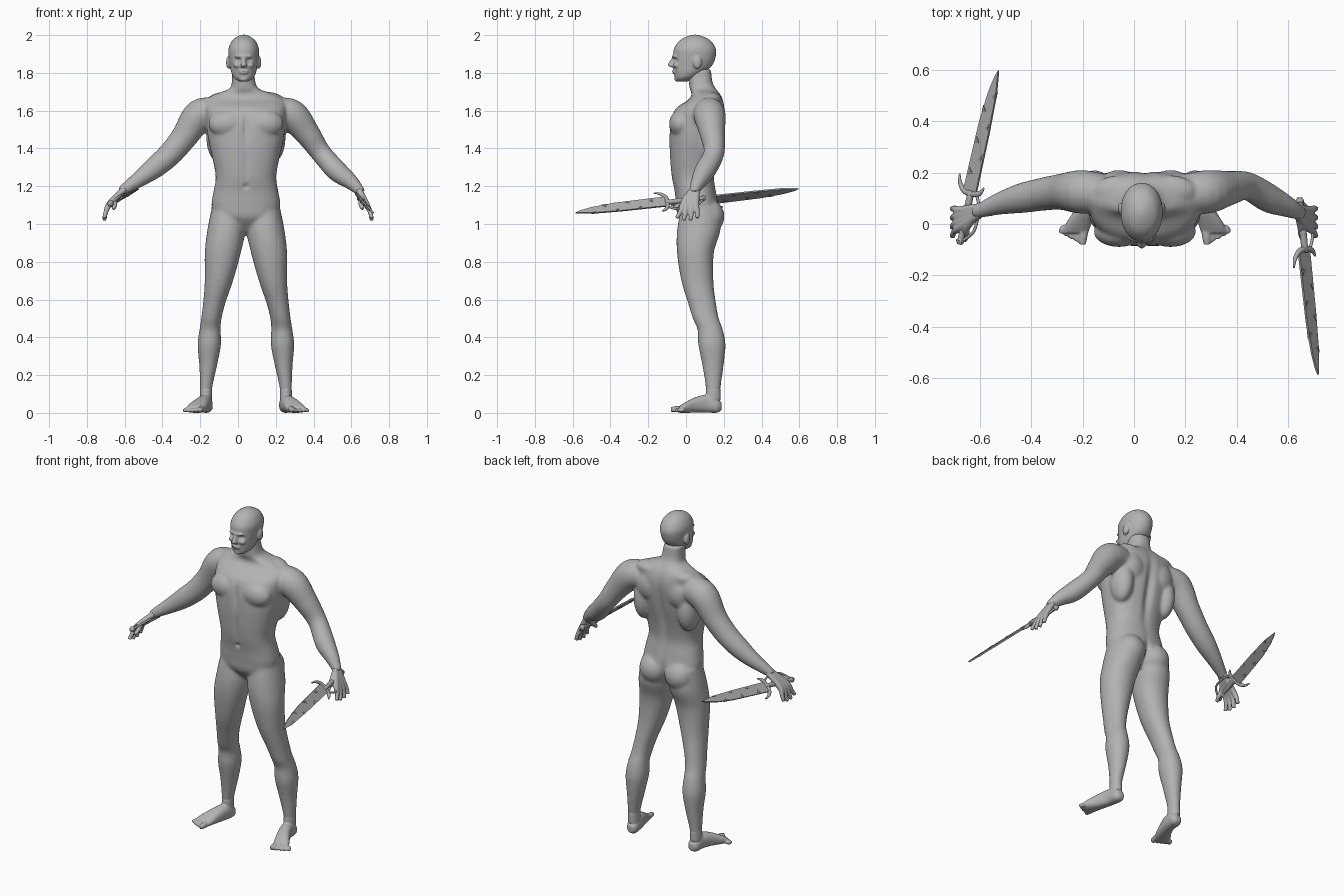
import bpy, bmesh, math
from mathutils import Matrix, Vector

X, Y, Z = Vector((1, 0, 0)), Vector((0, 1, 0)), Vector((0, 0, 1))
MID = 0.042      # centre line of the body
SIDES = (-1, 1)

cube = bpy.data.objects.get("Cube")
if cube:
    bpy.data.objects.remove(cube, do_unlink=True)


def material(name, value):
    mat = bpy.data.materials.new(name)
    mat.use_nodes = True
    colour = (value, value, value, 1)
    mat.diffuse_color = colour
    mat.node_tree.nodes["Principled BSDF"].inputs["Base Color"].default_value = colour
    return mat


clay = material("clay grey", 0.45)
steel = material("steel grey", 0.4)
dark = material("dark grey", 0.22)


def spline(points, steps):
    """Smooth curve through points of any dimension."""
    p = [points[0], *points, points[-1]]
    out = []
    for i in range(1, len(p) - 2):
        for k in range(steps):
            t = k / steps
            out.append([0.5 * (2*b + (c-a)*t + (2*a - 5*b + 4*c - d)*t*t + (3*b - a - 3*c + d)*t**3)
                        for a, b, c, d in zip(*p[i-1:i+3])])
    return out + [list(points[-1])]


def tube(bm, points, axes=None, power=1.0, seg=24, steps=5):
    """Loft ellipses (x, y, z, radius, radius) along a smooth path."""
    path = spline(points, steps)
    rings = []
    for i, (x, y, z, ra, rb) in enumerate(path):
        if axes:
            a, b = axes
        else:
            ahead = Vector(path[min(i + 1, len(path) - 1)][:3])
            q = (ahead - Vector(path[max(i - 1, 0)][:3])).to_track_quat('Z', 'Y')
            a, b = q @ X, q @ Y
        ring = []
        for k in range(seg):
            c, s = math.cos(math.tau * k / seg), math.sin(math.tau * k / seg)
            c, s = (math.copysign(abs(v) ** power, v) for v in (c, s))
            ring.append(bm.verts.new(Vector((x, y, z)) + a * (ra * c) + b * (rb * s)))
        rings.append(ring)
    for low, high in zip(rings, rings[1:]):
        for k in range(seg):
            n = (k + 1) % seg
            bm.faces.new((low[k], low[n], high[n], high[k]))
    bm.faces.new(rings[0][::-1])
    bm.faces.new(rings[-1])


def ball(bm, centre, radii):
    bmesh.ops.create_uvsphere(bm, u_segments=24, v_segments=14, radius=1,
                              matrix=Matrix.Translation(centre) @ Matrix.Diagonal((*radii, 1)))


def finish(bm, name, mat, smooth=True):
    bmesh.ops.recalc_face_normals(bm, faces=bm.faces)
    mesh = bpy.data.meshes.new(name)
    bm.to_mesh(mesh)
    bm.free()
    obj = bpy.data.objects.new(name, mesh)
    bpy.context.scene.collection.objects.link(obj)
    mesh.materials.append(mat)
    mesh.polygons.foreach_set("use_smooth", [smooth] * len(mesh.polygons))
    return obj


def fuse(bm, name, voxel, rounds, dents=()):
    """Merge overlapping volumes into one skin, soften it, then press in dents."""
    obj = finish(bm, name, clay)
    remesh = obj.modifiers.new("fuse", 'REMESH')
    remesh.mode, remesh.voxel_size = 'VOXEL', voxel
    soften = obj.modifiers.new("soften", 'SMOOTH')
    soften.factor, soften.iterations = 0.5, rounds
    graph = bpy.context.evaluated_depsgraph_get()
    mesh = bpy.data.meshes.new_from_object(obj.evaluated_get(graph))
    obj.modifiers.clear()
    obj.data = mesh
    mesh.name = name
    mesh.materials.clear()
    mesh.materials.append(clay)
    for v in mesh.vertices:
        for centre, radii, push in dents:
            d = sum(((p - c) / r) ** 2 for p, c, r in zip(v.co, centre, radii))
            if d < 9:
                v.co.y += push * math.exp(-d)
        v.co.z = max(v.co.z, 0)
    mesh.polygons.foreach_set("use_smooth", [True] * len(mesh.polygons))
    mesh.polygons.foreach_set("material_index", [0] * len(mesh.polygons))


# torso and neck: y, z, half width, half depth
body = bmesh.new()
torso = [(.07, .96, .04, .05), (.07, 1.03, .16, .11), (.06, 1.1, .182, .112), (.05, 1.17, .172, .11),
         (.037, 1.25, .16, .113), (.04, 1.35, .178, .125), (.05, 1.45, .2, .138),
         (.06, 1.54, .21, .142), (.075, 1.61, .215, .13), (.105, 1.66, .205, .09),
         (.105, 1.69, .15, .075), (.09, 1.715, .08, .07), (.078, 1.75, .063, .063), (.07, 1.82, .058, .062)]
tube(body, [(MID - max(0, z - 1.6) * .08, y, z, a, b) for y, z, a, b in torso], (X, Y), .85, 36)

# legs: offset from centre line, y, z, half width, half depth
leg = [(.1, .075, 1.09, .08, .1), (.104, .068, .97, .1, .115), (.122, .05, .85, .096, .098),
       (.143, .06, .7, .075, .085), (.168, .085, .58, .059, .074), (.183, .105, .5, .054, .069),
       (.19, .128, .44, .056, .067), (.194, .137, .36, .062, .072), (.2, .143, .25, .047, .056),
       (.211, .144, .13, .032, .039), (.212, .144, .07, .032, .04)]
# muscle masses: centre offset and radii
muscles = [((.1, -.03, 1.53), (.1, .06, .072)),      # chest
           ((.087, .12, 1.04), (.088, .084, .09)),   # buttock
           ((.15, .12, 1.46), (.06, .08, .13)),      # side of back
           ((.1, .155, 1.56), (.08, .055, .09)),     # shoulder blade
           ((.1, .13, 1.66), (.1, .06, .04))]        # top of shoulder
for s in SIDES:
    tube(body, [(MID + s * o, *rest) for o, *rest in leg], (X, Y), .95)
    for (o, y, z), radii in muscles:
        ball(body, (MID + s * o, y, z), radii)

# arms: x, y, z, radius
right_arm = [(-.12, .12, 1.59, .075), (-.205, .125, 1.575, .085), (-.285, .125, 1.46, .07),
             (-.36, .115, 1.37, .064), (-.44, .1, 1.3, .058), (-.52, .08, 1.24, .044),
             (-.6, .052, 1.185, .029), (-.615, .048, 1.17, .027)]
left_arm = [(.2, .12, 1.59, .075), (.285, .125, 1.575, .085), (.37, .14, 1.475, .067),
            (.44, .148, 1.375, .055), (.525, .1, 1.28, .056), (.595, .068, 1.225, .042),
            (.64, .045, 1.18, .029), (.65, .04, 1.165, .027)]
for arm in (right_arm, left_arm):
    tube(body, [(*p, p[3]) for p in arm])

fuse(body, "body", .008, 10, [
    ((MID, .2, 1.42), (.025, .08, .18), -.02),     # spine
    ((MID, .2, 1.02), (.016, .1, .07), -.03),      # cleft
    ((MID, -.09, 1.51), (.016, .05, .07), .012),   # breastbone
    ((MID, -.08, 1.32), (.016, .05, .1), .006),    # midline
    ((MID, -.07, 1.2), (.012, .03, .012), .012)])  # navel

# head: y, z, half width, half depth
HX = .03
head = bmesh.new()
skull = [(-.02, 1.755, .025, .03), (-.005, 1.772, .05, .054), (.015, 1.8, .065, .078),
         (.035, 1.84, .073, .104), (.045, 1.89, .08, .113), (.047, 1.93, .08, .11),
         (.048, 1.97, .062, .083), (.048, 1.992, .035, .045), (.048, 2.002, .01, .012)]
tube(head, [(HX, *p) for p in skull], (X, Y), .95, 32)
tube(head, [(HX, -.06, 1.885, .008, .01), (HX, -.075, 1.86, .011, .014), (HX, -.078, 1.838, .018, .017),
            (HX, -.06, 1.828, .014, .012)], (X, Y))
ball(head, (HX, -.06, 1.887), (.048, .015, .011))
ball(head, (HX, -.062, 1.805), (.025, .014, .011))
ball(head, (HX, -.048, 1.768), (.022, .014, .014))
for s in SIDES:
    ball(head, (HX + s * .08, .06, 1.855), (.013, .024, .034))
    ball(head, (HX + s * .033, -.05, 1.84), (.022, .018, .014))
fuse(head, "head", .005, 4, [((HX + s * .031, -.065, 1.868), (.016, .04, .011), .012) for s in SIDES]
     + [((HX, -.075, 1.804), (.02, .03, .0035), .006)])

# hands: four fingers running from the wrist, and a thumb
for s, name, arm in zip(SIDES, ("right", "left"), (right_arm, left_arm)):
    hand = bmesh.new()
    wx, wy, wz, _ = arm[-2]
    for i in (-1.5, -.5, .5, 1.5):
        tube(hand, [(wx, wy + .008 * i, wz, .018, .018),
                    (s * .678, .02 + .022 * i, 1.108, .017, .017),
                    (s * .699, .015 + .03 * i, 1.065, .0125, .0125),
                    (s * .708, .005 + .036 * i, 1.018 + .006 * i * i, .011, .011)], seg=14)
    tube(hand, [(wx, wy, wz, .018, .018), (s * .652, -.01, 1.13, .017, .017),
                (s * .652, -.042, 1.1, .013, .013), (s * .66, -.065, 1.08, .01, .01)], seg=14)
    fuse(hand, name + "_hand", .005, 3)

# feet: heel to ball, ankle and five toes
sole = [(.208, .188, .035, .018, .02), (.21, .165, .037, .034, .036), (.216, .11, .048, .037, .047),
        (.235, .05, .042, .042, .041), (.258, 0, .029, .05, .029), (.27, -.035, .018, .05, .018)]
for s, name in zip(SIDES, ("right", "left")):
    foot = bmesh.new()
    tube(foot, [(MID + s * o, *rest) for o, *rest in sole], (X, Z), .85)
    tube(foot, [(MID + s * o, *rest) for o, *rest in leg[-2:]], (X, Y))
    for i in range(5):
        r = .012 if i else .017
        tube(foot, [(MID + s * (.236 + .018 * i), -.015, r + .004, r, r),
                    (MID + s * (.24 + .02 * i), -.05 + .008 * i, r + .003, r, r),
                    (MID + s * (.243 + .021 * i), -.08 + .011 * i, r, r * .8, r * .8)], seg=14)
    fuse(foot, name + "_foot", .005, 4)


def prism(bm, frame, outline, thick):
    low, high = ([bm.verts.new(frame @ Vector((u, v, h))) for u, v in outline]
                 for h in (-thick / 2, thick / 2))
    bm.faces.new(low[::-1])
    bm.faces.new(high)
    for k in range(len(low)):
        n = (k + 1) % len(low)
        bm.faces.new((low[k], low[n], high[n], high[k]))


def sword(name, guard, tip, width):
    """Local frame: x toward the tip, y across the blade."""
    u = (Vector(tip) - Vector(guard)).normalized()
    n = u.cross(Vector(width)).normalized()
    frame = Matrix((u, n.cross(u), n)).transposed().to_4x4()
    frame.translation = guard
    rod = lambda bm, pts, seg=12: tube(
        bm, [(*(frame @ Vector((a, b, 0))), r, r) for a, b, r in pts], seg=seg)

    blade = bmesh.new()
    prism(blade, frame, [(0, -.038), (.28, -.034), (.4, -.022), (.465, -.008),
                         (.492, .003), (.4, .018), (.25, .024), (0, .026)], .009)
    finish(blade, name + "_blade", steel, False)

    marks = bmesh.new()
    for k in range(6):
        a, edge = .07 + .062 * k, (-.03, .018)[k % 2]
        prism(marks, frame, [(a, edge), (a + .028, edge), (a + .006, edge * .3)], .012)
    finish(marks, name + "_blade_marks", dark, False)

    hilt = bmesh.new()
    rod(hilt, [(.06, -.075, .003), (.025, -.062, .008), (0, -.03, .011), (0, .02, .011),
               (.012, .045, .009), (.035, .058, .003)])
    rod(hilt, [(0, .03, .006), (-.05, .055, .006), (-.14, .055, .006), (-.195, 0, .006)])
    rod(hilt, [(.01, 0, .013), (-.1, 0, .014), (-.18, 0, .012), (-.19, 0, .017), (-.205, 0, .01)], 16)
    finish(hilt, name + "_hilt", steel)


sword("right_sword", (-.635, .12, 1.13), (-.53, .595, 1.185), (.75, 0, .6))
sword("left_sword", (.665, -.1, 1.115), (.715, -.59, 1.06), (.65, 0, -.75))
